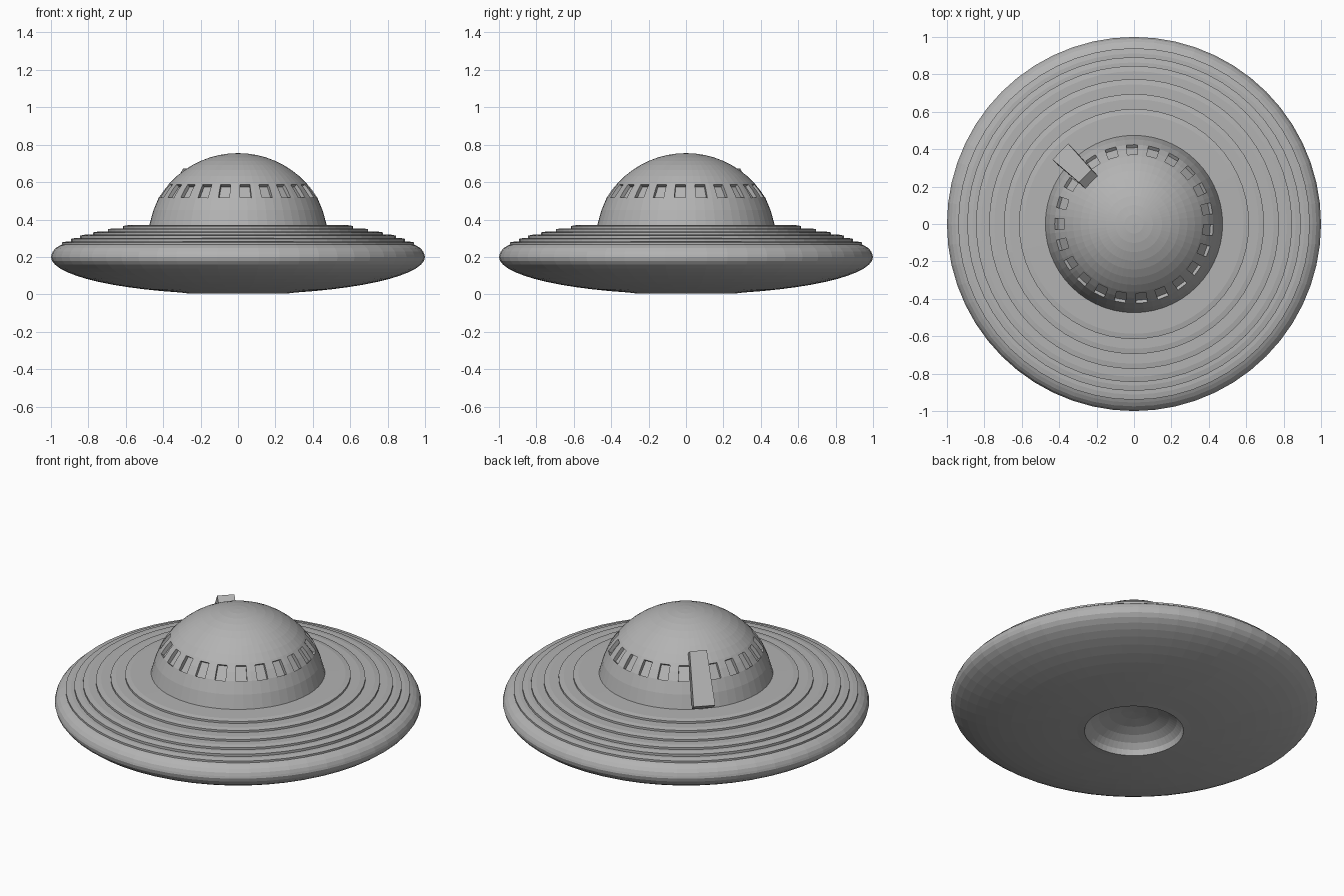
import bpy, bmesh, math
from mathutils import Matrix, Vector

if "Cube" in bpy.data.objects:
    bpy.data.objects.remove(bpy.data.objects["Cube"])

SEG = 56
grey = bpy.data.materials.new("metal grey")
grey.diffuse_color = (0.45, 0.45, 0.45, 1)
grey.use_nodes = True
grey.node_tree.nodes["Principled BSDF"].inputs["Base Color"].default_value = grey.diffuse_color


def add_object(name, bm):
    bmesh.ops.recalc_face_normals(bm, faces=bm.faces)
    mesh = bpy.data.meshes.new(name)
    bm.to_mesh(mesh)
    bm.free()
    mesh.materials.append(grey)
    obj = bpy.data.objects.new(name, mesh)
    bpy.context.collection.objects.link(obj)
    return obj


def lathe(name, profile):
    """Turn an (r, z) profile around the z axis."""
    bm = bmesh.new()
    verts = [bm.verts.new((r, 0, z)) for r, z in profile]
    edges = [bm.edges.new(pair) for pair in zip(verts, verts[1:])]
    bmesh.ops.spin(bm, geom=verts + edges, cent=(0, 0, 0), axis=(0, 0, 1),
                   angle=math.tau, steps=SEG, use_duplicate=False)
    bmesh.ops.remove_doubles(bm, verts=bm.verts, dist=0.0005)
    return add_object(name, bm)


def prism(bm, frame, top_w, bottom_w, length, depth):
    """Tapered slab: local x = width, y = along slope (up), z = outward."""
    v = []
    for z in (-depth / 2, depth / 2):
        for x, y in ((-bottom_w, -length), (bottom_w, -length),
                     (top_w, length), (-top_w, length)):
            v.append(bm.verts.new(frame @ Vector((x / 2, y / 2, z))))
    for q in ((3, 2, 1, 0), (4, 5, 6, 7), (0, 1, 5, 4),
              (1, 2, 6, 5), (2, 3, 7, 6), (3, 0, 4, 7)):
        bm.faces.new([v[i] for i in q])


def slope_frame(angle, r, z, lean):
    """Frame at radius r and height z, facing outward and tilted up by lean."""
    out = Vector((math.cos(angle), math.sin(angle), 0))
    up = Vector((0, 0, 1))
    normal = out * math.cos(lean) + up * math.sin(lean)
    along = up * math.cos(lean) - out * math.sin(lean)
    side = along.cross(normal)
    m = Matrix((side, along, normal)).transposed().to_4x4()
    m.translation = out * r + up * z
    return m


# saucer hull: underside bowl, curved belly, round rim, stepped rings
hull = [(0.27 * math.sin(a), 0.12 * math.cos(a) + 0.005)
        for a in [math.radians(15 * i) for i in range(7)]]
hull += [(math.sin(a), 0.2 - 0.2 * math.cos(a))
         for a in [math.radians(18 + 6 * i) for i in range(13)]]
hull += [(0.997, 0.212), (0.99, 0.23), (0.975, 0.247), (0.955, 0.26)]
rings = [(0.94, 0.283), (0.892, 0.302), (0.845, 0.319),
         (0.775, 0.336), (0.695, 0.353), (0.615, 0.37)]
z_low = 0.267
for r, z in rings:
    hull += [(r, z_low), (r, z - 0.005), (r - 0.028, z)]
    z_low = z
hull += [(0.44, 0.372), (0, 0.372)]
lathe("saucer_hull", hull)

# cabin dome: flared skirt below a spherical cap
dome = [(0, 0.365), (0.476, 0.365), (0.452, 0.45)]
dome += [(0.497 * math.cos(a), 0.258 + 0.497 * math.sin(a))
         for a in [math.radians(31.5 + 5.85 * i) for i in range(10)]]
dome += [(0, 0.755)]
cabin = lathe("cabin_dome", dome)

# recessed windows, with a wider gap at the hatch
bm = bmesh.new()
for i in range(22):
    clockwise = math.radians(326.7 + 15.97 * i)
    prism(bm, slope_frame(math.pi / 2 - clockwise, 0.401, 0.555, math.radians(37)),
          0.054, 0.06, 0.088, 0.05)
cutter = add_object("window_cutter", bm)
cutter.hide_render = True
cutter.hide_viewport = True
cut = cabin.modifiers.new("windows", "BOOLEAN")
cut.operation = "DIFFERENCE"
cut.solver = "EXACT"
cut.object = cutter

# leaning hatch slab
bm = bmesh.new()
prism(bm, slope_frame(math.radians(135.5), 0.435, 0.53, math.radians(37)),
      0.095, 0.12, 0.31, 0.06)
add_object("hatch", bm)
